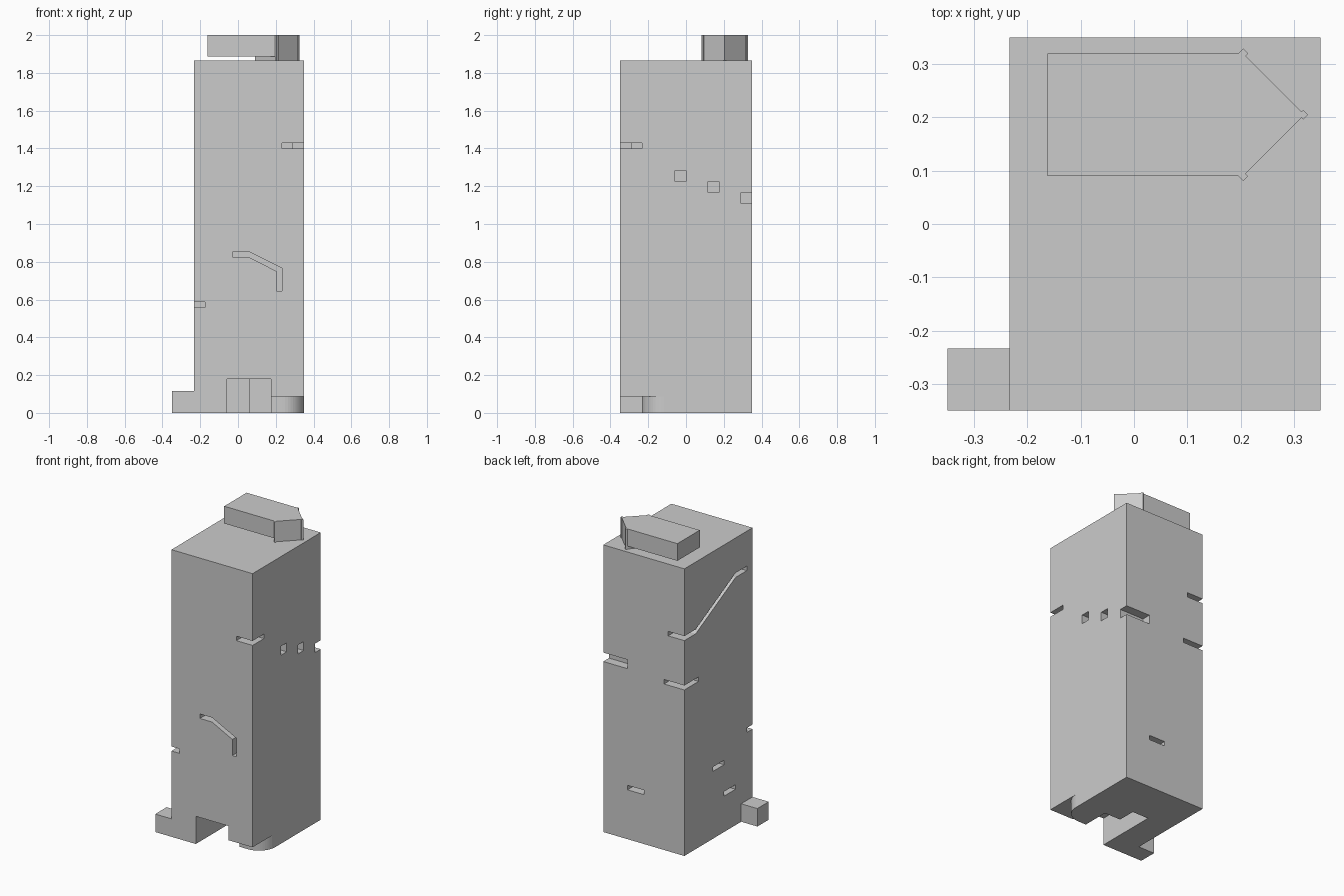
import bpy, bmesh, math
from mathutils import Vector

if "Cube" in bpy.data.objects:
    bpy.data.objects.remove(bpy.data.objects["Cube"], do_unlink=True)

# One plain grey for everything
grey = bpy.data.materials.new("stone_grey")
grey.use_nodes = True
GREY = (0.6, 0.6, 0.6, 1)
grey.diffuse_color = GREY
grey.node_tree.nodes["Principled BSDF"].inputs["Base Color"].default_value = GREY

U = 0.35 / 3          # building module
H = U / 2             # half module
Q = U / 4             # slot height
L, R, F, B = -2 * U, 3 * U, -3 * U, 3 * U   # tower sides
OUT = 0.02            # how far cutters stick out
D = H                 # slot depth
TOP = 16 * U


def prism(name, outline, axis, lo, hi):
    """Extrude a 2D outline along an axis; the outline uses the other two axes in order."""
    place = {"x": lambda a, b, t: (t, a, b),
             "y": lambda a, b, t: (a, t, b),
             "z": lambda a, b, t: (a, b, t)}[axis]
    bm = bmesh.new()
    face = bm.faces.new([bm.verts.new(place(a, b, lo)) for a, b in outline])
    new = bmesh.ops.extrude_face_region(bm, geom=[face])["geom"]
    shift = Vector(place(0, 0, hi - lo))
    bmesh.ops.translate(bm, verts=[v for v in new if isinstance(v, bmesh.types.BMVert)], vec=shift)
    bmesh.ops.recalc_face_normals(bm, faces=bm.faces)
    mesh = bpy.data.meshes.new(name)
    bm.to_mesh(mesh)
    bm.free()
    mesh.materials.append(grey)
    obj = bpy.data.objects.new(name, mesh)
    bpy.context.scene.collection.objects.link(obj)
    return obj


def rect(a0, a1, b0, b1):
    return [(a0, b0), (a1, b0), (a1, b1), (a0, b1)]


def box(name, x0, x1, y0, y1, z0, z1):
    return prism(name, rect(x0, x1, y0, y1), "z", z0, z1)


def cut(cutter):
    """Subtract a cutter from the tower and discard it."""
    cutter.hide_render = True
    mod = tower.modifiers.new("cut", "BOOLEAN")
    mod.operation, mod.solver, mod.object = "DIFFERENCE", "EXACT", cutter
    bpy.context.view_layer.objects.active = tower
    bpy.ops.object.modifier_apply(modifier=mod.name)
    bpy.data.objects.remove(cutter, do_unlink=True)


def corner_slot(sx, sy, len_x, len_y, z0, z1):
    """L-shaped slot wrapping a vertical corner; sx, sy give the corner side."""
    cx, cy = (R if sx > 0 else L), (B if sy > 0 else F)
    pts = [(-OUT, -OUT), (len_x, -OUT), (len_x, D), (D, D), (D, len_y), (-OUT, len_y)]
    # drop doubled points where an arm is no longer than the depth
    pts = list(dict.fromkeys(pts))
    cut(prism("slot_cutter", [(cx - sx * a, cy - sy * b) for a, b in pts], "z", z0, z1))


# Tower body and corner foot
tower = box("tower", L, R, F, B, 0, TOP)
foot = box("foot", -3 * U, L, F, L, 0, U)

# Stepped doorway at the front
cut(prism("door_cutter", [(-H, F - OUT), (3 * H, F - OUT), (3 * H, -H), (H, -H), (H, H), (-H, H)],
          "z", -OUT, 0.18))

# Undercut front corner, leaving a rounded base
arc = [(2 * U + U * math.sin(t), -U - U * math.cos(t))
       for t in (math.pi / 2 * i / 12 for i in range(13))]
cut(prism("undercut_cutter", [(H, F - OUT), (R + OUT, F - OUT), (R + OUT, -U)] + arc[::-1]
          + [(H, -2 * U)], "z", -OUT, 3 * Q))

# Slots wrapping the corners
corner_slot(1, -1, U, U, 12 * U, 12 * U + Q)
corner_slot(-1, -1, H, H, 0.558, 0.587)
corner_slot(1, 1, 3 * H, H, 9.5 * U, 10 * U)
corner_slot(-1, 1, 5 * Q, 5 * Q, 9.25 * U, 9.5 * U)
corner_slot(-1, 1, U, U, 12 * U, 12 * U + Q)

# Square pockets on the right face
for y, z in ((-H, 10.5 * U), (U, 10 * U)):
    cut(box("pocket_cutter", R - D, R + OUT, y, y + H, z, z + H))

# Short slots on the left face and on the back
for y, z in ((-H, 3.75 * U), (-3 * H, 2 * U)):
    cut(box("slot_cutter", L - OUT, L + D, y, y + U, z, z + Q))
cut(box("slot_cutter", H, 3 * H, B - D, B + OUT, 2.75 * U, 3 * U))

# Bent groove on the front
cut(prism("groove_cutter", [(-Q, 0.824), (H, 0.824), (7 * Q, 0.75), (7 * Q, 0.645), (2 * U, 0.645),
                            (2 * U, 0.765), (H, 0.853), (-Q, 0.853)], "y", F - OUT, F + D))

# Long rising groove on the left face
path = [(2.5 * U, 12 * U), (2 * U, 12 * U), (-1.5 * U, 13.8 * U), (-2.5 * U, 13.8 * U)]
cut(prism("groove_cutter", path + [(y, z + Q) for y, z in reversed(path)],
          "x", L - OUT, L + D))

# Roof block: raised slab with a square block turned on its point
CX, CY, W = 0.205, 0.205, 0.115
diamond = lambda x, y, r: [(x - r, y), (x, y - r), (x + r, y), (x, y + r)]
box("roof_slab", -0.162, CX, CY - W, CY + W, 1.888, 2.0)
prism("roof_prow", diamond(CX, CY, W), "z", TOP, 2.0)
for i, (dx, dy) in enumerate(((W, 0), (0, W), (0, -W))):
    prism(f"roof_post_{i + 1}", diamond(CX + dx * 0.98, CY + dy, 0.009), "z", TOP, 2.0)
